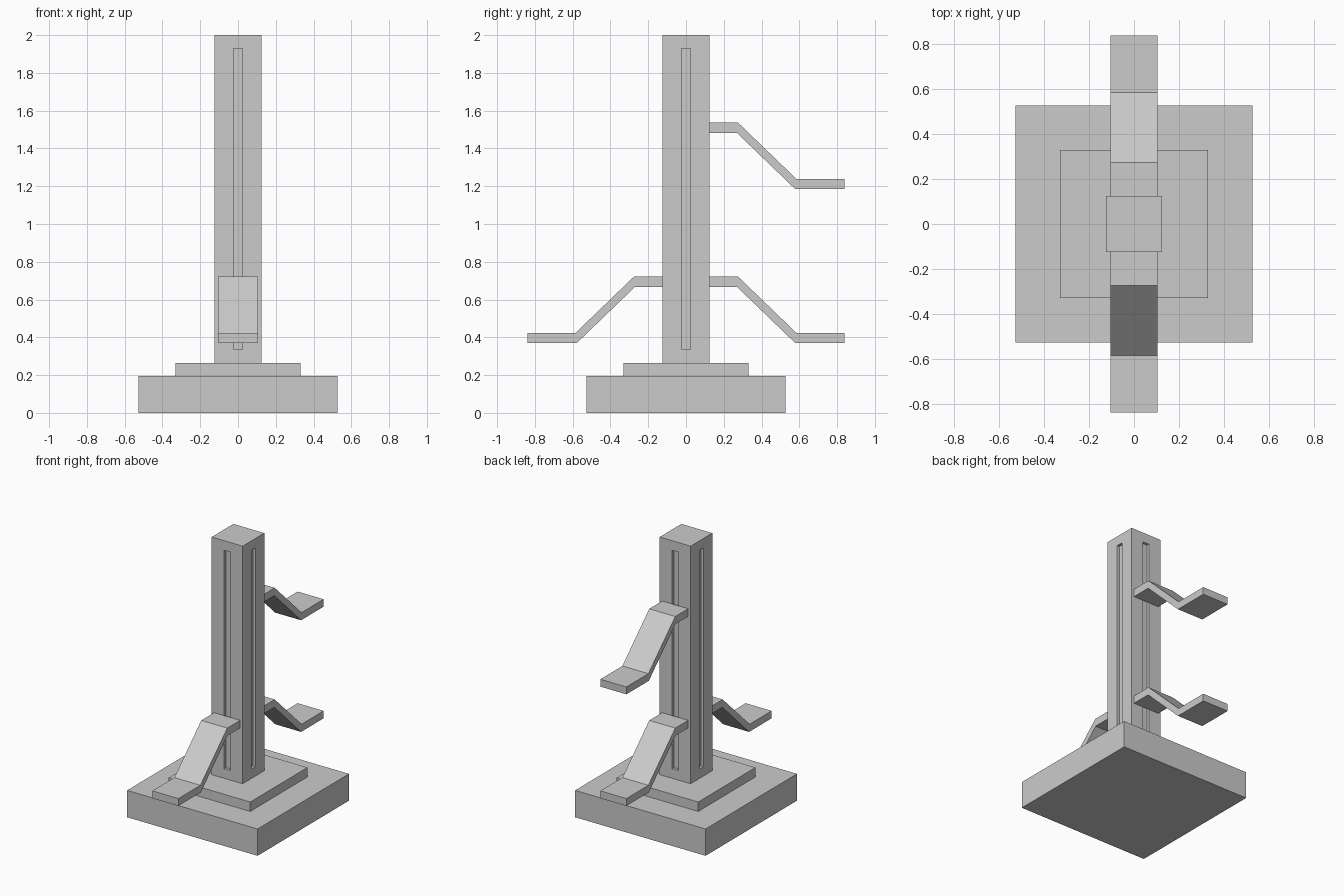
import bpy, bmesh

if "Cube" in bpy.data.objects:
    bpy.data.objects.remove(bpy.data.objects["Cube"])


def finish(bm, name):
    bmesh.ops.recalc_face_normals(bm, faces=bm.faces)
    mesh = bpy.data.meshes.new(name)
    bm.to_mesh(mesh)
    bm.free()
    obj = bpy.data.objects.new(name, mesh)
    bpy.context.collection.objects.link(obj)
    return obj


def box(half, z0, z1):
    bm = bmesh.new()
    bmesh.ops.create_cube(bm, size=1)
    for v in bm.verts:
        v.co = (v.co.x * 2 * half, v.co.y * 2 * half, z1 if v.co.z > 0 else z0)
    bm.normal_update()
    return bm


# Stepped base
finish(box(0.527, 0, 0.196), "base_slab")
finish(box(0.33, 0.196, 0.265), "base_step")

# Square post with a long recessed slot in each side
bm = box(0.125, 0.265, 2.0)
sides = [f for f in bm.faces if abs(f.normal.z) < 0.5]
bmesh.ops.inset_individual(bm, faces=sides, thickness=0.1, use_even_offset=True)
for v in {v for f in sides for v in f.verts}:
    v.co.z = 1.93 if v.co.z > 1 else 0.335
bm.normal_update()
bmesh.ops.inset_individual(bm, faces=sides, thickness=0, depth=-0.02)
finish(bm, "post")

# Cranked arm: side profile (distance from centre, height), extruded across x
PROFILE = [(0.125, 0.723), (0.274, 0.723), (0.584, 0.424), (0.838, 0.424),
           (0.838, 0.37), (0.578, 0.37), (0.27, 0.667), (0.125, 0.667)]


def arm(name, side, lift):
    bm = bmesh.new()
    face = bm.faces.new([bm.verts.new((-0.105, side * d, z + lift)) for d, z in PROFILE])
    ext = bmesh.ops.extrude_face_region(bm, geom=[face], use_keep_orig=True)
    moved = [g for g in ext["geom"] if isinstance(g, bmesh.types.BMVert)]
    bmesh.ops.translate(bm, verts=moved, vec=(0.21, 0, 0))
    finish(bm, name)


arm("front_arm", -1, 0)
arm("back_lower_arm", 1, 0)
arm("back_upper_arm", 1, 0.815)
